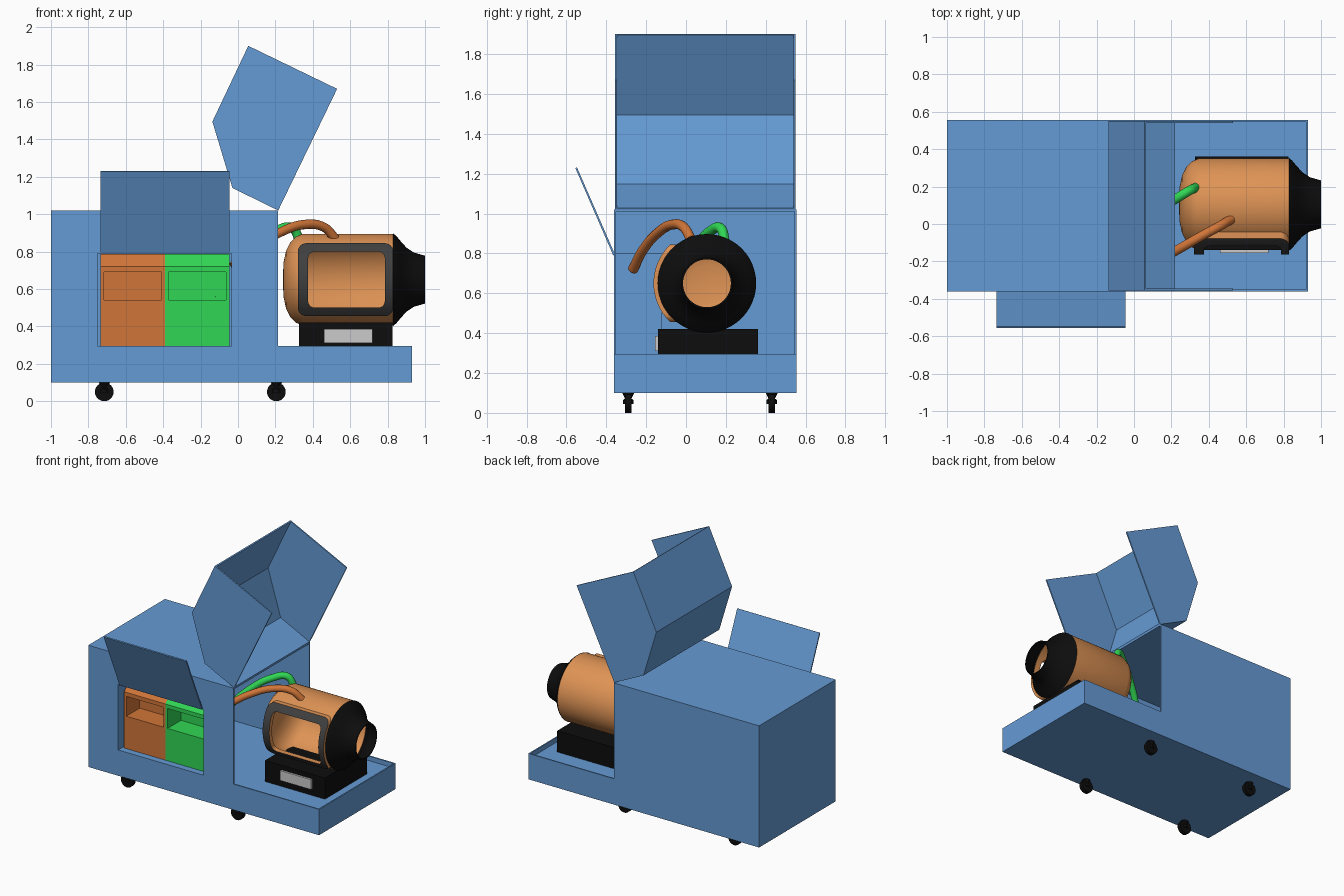
import bpy, bmesh, math
from mathutils import Vector, Matrix

cube = bpy.data.objects.get("Cube")
if cube:
    bpy.data.objects.remove(cube, do_unlink=True)


def material(name, rgb):
    m = bpy.data.materials.new(name)
    m.use_nodes = True
    m.diffuse_color = (*rgb, 1)
    m.node_tree.nodes["Principled BSDF"].inputs["Base Color"].default_value = (*rgb, 1)
    return m


BLUE = material("cabinet blue", (0.13, 0.325, 0.66))
COPPER = material("chamber copper", (0.73, 0.29, 0.09))
ORANGE = material("unit orange", (0.64, 0.18, 0.04))
GREEN = material("unit green", (0.03, 0.68, 0.09))
BLACK = material("black", (0.004, 0.004, 0.004))
GREY = material("frame grey", (0.05, 0.05, 0.05))
PALE = material("plate pale grey", (0.6, 0.6, 0.6))


def finish(name, bm, mats, smooth=False):
    bmesh.ops.recalc_face_normals(bm, faces=bm.faces)
    me = bpy.data.meshes.new(name)
    bm.to_mesh(me)
    bm.free()
    ob = bpy.data.objects.new(name, me)
    bpy.context.collection.objects.link(ob)
    for m in mats:
        me.materials.append(m)
    if smooth:
        shade(ob)
    return ob


def shade(ob):
    bpy.ops.object.select_all(action='DESELECT')
    ob.select_set(True)
    bpy.context.view_layer.objects.active = ob
    bpy.ops.object.shade_smooth_by_angle(angle=math.radians(35))


def prism(name, pts, axis, a, b, *mats, index=0):
    """Extrude a 2D outline along an axis from a to b."""
    place = {'x': lambda p, t: (t, p[0], p[1]), 'y': lambda p, t: (p[0], t, p[1])}[axis]
    bm = bmesh.new()
    ends = [[bm.verts.new(place(p, t)) for p in pts] for t in (a, b)]
    for loop in ends:
        bm.faces.new(loop)
    n = len(pts)
    for i in range(n):
        j = (i + 1) % n
        bm.faces.new((ends[0][i], ends[0][j], ends[1][j], ends[1][i]))
    for f in bm.faces:
        f.material_index = index
    return finish(name, bm, mats)


def box(name, x, y, z, *mats):
    return prism(name, rect(x, z), 'y', y[0], y[1], *mats)


def rect(u, v):
    return [(u[0], v[0]), (u[1], v[0]), (u[1], v[1]), (u[0], v[1])]


def round_rect(u, v, r, steps=6):
    corners = [(u[1] - r, v[1] - r), (u[0] + r, v[1] - r), (u[0] + r, v[0] + r), (u[1] - r, v[0] + r)]
    return [(cx + r * math.cos(t), cz + r * math.sin(t))
            for k, (cx, cz) in enumerate(corners)
            for t in [math.pi / 2 * (k + i / steps) for i in range(steps + 1)]]


def revolve(name, profile, centre, axis, *mats, closed=True, steps=48):
    """Spin (along, radius) points about an axis through centre."""
    bm = bmesh.new()
    vs = [bm.verts.new((h, 0, r)) for h, r in profile]
    es = [bm.edges.new(p) for p in zip(vs, vs[1:])]
    if closed:
        es.append(bm.edges.new((vs[-1], vs[0])))
    bmesh.ops.spin(bm, geom=vs + es, cent=(0, 0, 0), axis=(1, 0, 0),
                   angle=math.tau, steps=steps, use_duplicate=False)
    bmesh.ops.remove_doubles(bm, verts=bm.verts, dist=1e-4)
    turn = Vector((1, 0, 0)).rotation_difference(Vector(axis)).to_matrix().to_4x4()
    bm.transform(Matrix.Translation(centre) @ turn)
    return finish(name, bm, mats, smooth=True)


def boolean(ob, cutter, op='DIFFERENCE'):
    mod = ob.modifiers.new("cut", 'BOOLEAN')
    mod.operation, mod.solver, mod.object = op, 'EXACT', cutter
    bpy.context.view_layer.objects.active = ob
    bpy.ops.object.modifier_apply(modifier=mod.name)
    bpy.data.objects.remove(cutter, do_unlink=True)


# Cabinet: floor, L-shaped side panels, end walls and roof
Y0, Y1, T = -0.36, 0.555, 0.01
STEP, LIP, TOP = 0.215, 0.295, 1.02
box("cabinet_floor", (-1, 0.93), (Y0, Y1), (0.10, 0.26), BLUE)
outline = [(-1, 0.1), (0.93, 0.1), (0.93, LIP), (STEP, LIP), (STEP, TOP), (-1, TOP)]
front = prism("cabinet_front_panel", outline, 'y', Y0, Y0 + T, BLUE)
boolean(front, box("opening_cutter", (-0.75, -0.035), (Y0 - 0.1, Y0 + 0.1), (LIP, 0.79), BLUE))
prism("cabinet_back_panel", outline, 'y', Y1 - T, Y1, BLUE)
box("cabinet_end_wall", (-1, -1 + T), (Y0, Y1), (0.1, TOP), BLUE)
box("cabinet_roof", (-1, STEP), (Y0, Y1), (TOP - T, TOP), BLUE)
box("tray_end_lip", (0.93 - T, 0.93), (Y0, Y1), (0.1, LIP), BLUE)

# Recessed housing behind the front opening
box("housing_back", (-0.76, -0.025), (-0.13, -0.12), (0.26, 0.8), BLUE)
box("housing_top", (-0.76, -0.025), (Y0 + T, -0.12), (0.79, 0.8), BLUE)
box("housing_bottom", (-0.76, -0.025), (Y0 + T, -0.12), (0.26, LIP), BLUE)
for name, x in (("right", -0.76), ("left", -0.035)):
    box("housing_side_" + name, (x, x + T), (Y0 + T, -0.12), (0.26, 0.8), BLUE)

# Two units with sloped tops and deep windows
unit = [(-0.31, LIP), (-0.31, 0.72), (-0.25, 0.788), (-0.131, 0.788), (-0.131, LIP)]
for name, x0, mat in (("orange_unit", -0.735, ORANGE), ("green_unit", -0.39, GREEN)):
    x1 = x0 + 0.345
    ob = prism(name, unit, 'x', x0, x1, mat)
    boolean(ob, box("window_cutter", (x0 + 0.018, x1 - 0.018), (-0.4, -0.15), (0.54, 0.69), mat))

# Raised front flap
prism("front_flap", [(-0.365, 0.79), (-0.555, 1.228), (-0.547, 1.232), (-0.356, 0.794)],
      'x', -0.735, -0.045, BLUE)

# Tipped hood: two side plates and three panels
hood = [Vector(p) for p in ((STEP, 1.02), (-0.03, 1.14), (-0.137, 1.495), (0.055, 1.9), (0.53, 1.67))]
for name, y in (("front", Y0 + 0.005), ("back", Y1 - 0.015)):
    prism("hood_side_" + name, hood, 'y', y, y + T, BLUE)
for i, (p, q) in enumerate(zip(hood[:3], hood[1:4])):
    d = (q - p).normalized()
    n = Vector((d.y, -d.x)) * T
    prism(f"hood_panel_{i + 1}", [p, q, q + n, p + n], 'y', Y0 + 0.005, Y1 - 0.005, BLUE)

# Hollow chamber lying along x, with a rounded closed end
CY, CZ = 0.105, 0.65
AXIS, X = (0, CY, CZ), (1, 0, 0)
dome = [(0.24, 0), (0.243, 0.09), (0.257, 0.155), (0.28, 0.2), (0.31, 0.23), (0.345, 0.245), (0.832, 0.245)]
inner = [(0.832, 0.235)] + [(h + 0.01, r * 0.96) for h, r in reversed(dome[1:-1])] + [(0.25, 0)]
chamber = revolve("chamber", dome + inner, AXIS, X, COPPER, closed=False, steps=64)
window = round_rect((0.375, 0.785), (0.5, 0.8), 0.035)
boolean(chamber, prism("window_cutter", window, 'y', -0.4, CY, COPPER))
shade(chamber)

# Curved window frame: grey outside, copper on the cut edges
frame = revolve("chamber_window_frame", [(0.2, 0.24), (0.2, 0.268), (0.95, 0.268), (0.95, 0.24)],
                AXIS, X, GREY, COPPER, steps=64)
for f in frame.data.polygons:
    f.material_index = 0 if math.hypot(f.center.y - CY, f.center.z - CZ) > 0.262 else 1
boolean(frame, prism("frame_shape", round_rect((0.32, 0.83), (0.455, 0.845), 0.045), 'y', -0.4, 0.1,
                     GREY, COPPER, index=1), 'INTERSECT')
boolean(frame, prism("frame_cutter", window, 'y', -0.5, 0.2, GREY, COPPER, index=1))
shade(frame)

# Flared black nozzle
flare = [(0.83, 0.247), (0.845, 0.235), (0.87, 0.205), (0.9, 0.172), (0.94, 0.145), (1.0, 0.128)]
revolve("nozzle", flare + [(h, r - 0.008) for h, r in reversed(flare)], AXIS, X, BLACK)

# Chamber stand with name plate blank
box("chamber_stand", (0.325, 0.825), (-0.14, 0.36), (0.255, 0.42), BLACK)
box("stand_plate", (0.46, 0.72), (-0.155, -0.139), (0.31, 0.385), PALE)


# Hoses from the chamber into the cabinet
def hose(name, pts, mat):
    cu = bpy.data.curves.new(name, 'CURVE')
    cu.dimensions, cu.bevel_depth, cu.bevel_resolution = '3D', 0.025, 4
    cu.use_fill_caps = True
    sp = cu.splines.new('BEZIER')
    sp.bezier_points.add(len(pts) - 1)
    for bp, p in zip(sp.bezier_points, pts):
        bp.co = p
        bp.handle_left_type = bp.handle_right_type = 'AUTO'
    ob = bpy.data.objects.new(name, cu)
    bpy.context.collection.objects.link(ob)
    cu.materials.append(mat)


hose("orange_hose", [(0.52, 0.025, 0.87), (0.46, -0.01, 0.93), (0.36, -0.065, 0.945),
                     (0.22, -0.145, 0.9), (0.08, -0.22, 0.81), (-0.03, -0.265, 0.72)], ORANGE)
hose("green_hose", [(0.33, 0.195, 0.86), (0.29, 0.175, 0.925), (0.2, 0.12, 0.91),
                    (0.08, 0.05, 0.83), (-0.04, -0.03, 0.7), (-0.13, -0.13, 0.55)], GREEN)

# Casters
for i, (x, y) in enumerate([(x, y) for x in (-0.715, 0.205) for y in (-0.29, 0.43)]):
    revolve(f"caster_wheel_{i + 1}", [(-0.016, 0), (-0.016, 0.05), (0.016, 0.05), (0.016, 0)],
            (x, y, 0.05), (0, 1, 0), BLACK, closed=False, steps=24)
    revolve(f"caster_stem_{i + 1}", [(0.045, 0), (0.045, 0.026), (0.065, 0.026), (0.072, 0.016),
                                     (0.1, 0.03), (0.1, 0)],
            (x, y, 0), (0, 0, 1), BLACK, closed=False, steps=16)
